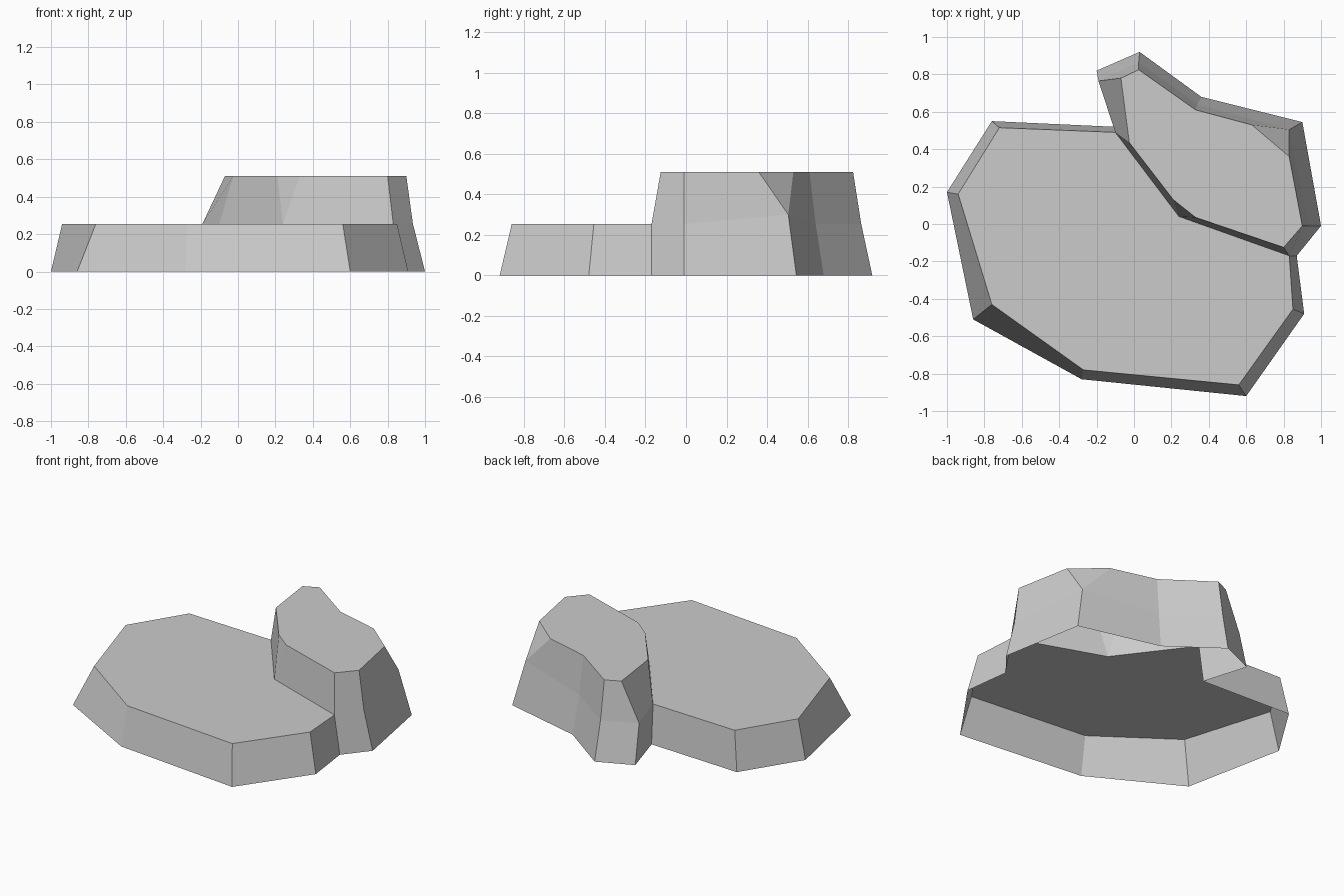
import bpy
import bmesh

cube = bpy.data.objects.get("Cube")
if cube:
    bpy.data.objects.remove(cube)

SLAB_TOP, ROCK_TOP = 0.255, 0.51

stone = bpy.data.materials.new("grey_stone")
stone.use_nodes = True
GREY = (0.6, 0.6, 0.6, 1)
stone.diffuse_color = GREY
stone.node_tree.nodes["Principled BSDF"].inputs["Base Color"].default_value = GREY


def ring(bm, points, z):
    """Vertices for an outline; a third number overrides the height."""
    cache = {}
    for p in points:
        if p not in cache:
            cache[p] = bm.verts.new((p[0], p[1], p[2] if len(p) > 2 else z))
    return [cache[p] for p in points]


def loft(bm, lower, upper, closed=False):
    """Join two rings; repeated vertices give triangles."""
    n = len(lower)
    for i in range(n if closed else n - 1):
        j = (i + 1) % n
        corners = dict.fromkeys((lower[i], lower[j], upper[j], upper[i]))
        if len(corners) > 2:
            bm.faces.new(list(corners))


def finish(bm, name):
    mesh = bpy.data.meshes.new(name)
    bm.to_mesh(mesh)
    bm.free()
    mesh.materials.append(stone)
    bpy.context.collection.objects.link(bpy.data.objects.new(name, mesh))


# Shared seam where the two stones meet
seam_base_right, seam_base_left = (0.87, -0.17), (-0.11, 0.52)
seam_right, seam_mid, seam_left = (0.83, -0.17), (0.24, 0.04), (-0.10, 0.49)

# Low flat slab: sloped rim, flat top, open underneath
bm = bmesh.new()
base = ring(bm, [seam_base_left, (-0.76, 0.55), (-1.0, 0.17), (-0.86, -0.51),
                 (-0.28, -0.83), (0.60, -0.92), (0.91, -0.48), seam_base_right], 0)
rim = ring(bm, [seam_left, (-0.72, 0.515), (-0.94, 0.16), (-0.76, -0.43),
                (-0.27, -0.78), (0.56, -0.86), (0.85, -0.455), seam_right, seam_mid], SLAB_TOP)
loft(bm, base, rim[:-1])
bm.faces.new(rim)
finish(bm, "low_slab")

# Tall rock behind it: foot, shoulder and crown outlines
bm = bmesh.new()
chipped = (0.83, 0.505, 0.30)
foot = ring(bm, [seam_base_right, (1.0, -0.01), (0.90, 0.545), (0.90, 0.545),
                 (0.36, 0.68), (0.03, 0.92), (-0.20, 0.82), seam_base_left], 0)
shoulder = ring(bm, [seam_right, (0.935, -0.01), chipped, chipped,
                     (0.34, 0.64), (0.025, 0.865), (-0.19, 0.765), seam_left,
                     seam_mid, seam_mid], SLAB_TOP)
crown = ring(bm, [(0.80, -0.125), (0.90, -0.01), (0.83, 0.36), (0.63, 0.53),
                  (0.33, 0.61), (0.025, 0.825), (-0.07, 0.78), (-0.025, 0.435),
                  (0.21, 0.13), (0.33, 0.035)], ROCK_TOP)
loft(bm, foot, shoulder[:8])
loft(bm, shoulder, crown, closed=True)
bm.faces.new(crown)
finish(bm, "tall_rock")
